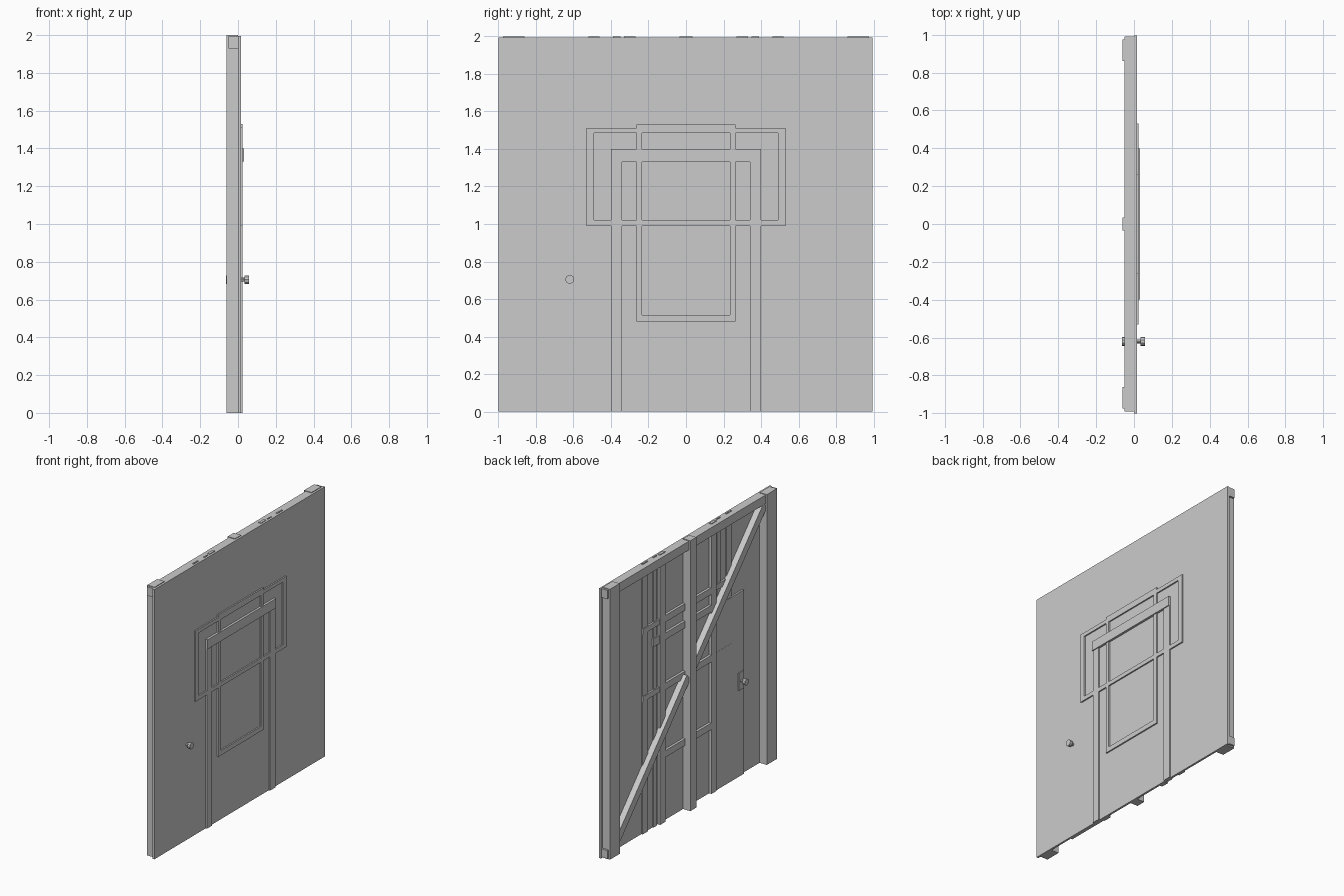
import bpy, math
from mathutils import Vector

cube = bpy.data.objects.get("Cube")
if cube:
    bpy.data.objects.remove(cube, do_unlink=True)

grey = bpy.data.materials.new("plain grey")
grey.use_nodes = True
tone = (0.6, 0.6, 0.6, 1)
grey.diffuse_color = tone
grey.node_tree.nodes["Principled BSDF"].inputs["Base Color"].default_value = tone


def box(name, x, y, z):
    """Box from (low, high) ranges on each axis."""
    bpy.ops.mesh.primitive_cube_add(size=1, location=[sum(r) / 2 for r in (x, y, z)])
    ob = bpy.context.object
    ob.name = name
    ob.scale = [r[1] - r[0] for r in (x, y, z)]
    bpy.ops.object.transform_apply(location=False, rotation=False, scale=True)
    ob.data.materials.append(grey)
    return ob


def pair(name, x, y, z):
    """Box and its mirror across the middle of the wall."""
    box(name + "_left_side", x, y, z)
    box(name + "_right_side", x, (-y[1], -y[0]), z)


def rod(name, x, radius):
    bpy.ops.mesh.primitive_cylinder_add(
        vertices=10, radius=radius, depth=x[1] - x[0],
        location=(sum(x) / 2, -0.62, 0.705), rotation=(0, math.pi / 2, 0))
    ob = bpy.context.object
    ob.name = name
    ob.data.materials.append(grey)


# Wall sheet
box("wall_panel", (0, 0.015), (-1, 0.995), (0, 1.995))

# Face trim: stepped window surround
trim = (0.01, 0.025)
box("sill_bar", trim, (-0.53, 0.53), (0.99, 1.02))
box("head_bar", trim, (-0.265, 0.265), (1.485, 1.53))
pair("head_bar_end", trim, (0.265, 0.53), (1.485, 1.513))
pair("outer_jamb", trim, (0.49, 0.53), (1.02, 1.485))
pair("inner_jamb", trim, (0.235, 0.265), (0.48, 1.485))
box("lower_bar", trim, (-0.235, 0.235), (0.48, 0.515))
pair("pillar", trim, (0.34, 0.4), (0, 1.33))
box("lintel_board", (0.01, 0.032), (-0.4, 0.4), (1.33, 1.4))

# Rear frame
pair("end_post", (-0.06, 0), (0.86, 0.975), (0, 2))
box("centre_post", (-0.06, 0), (-0.035, 0.035), (0, 2))
box("top_rail", (-0.05, 0), (-0.99, 0.99), (1.93, 1.995))
box("foot_peg", (-0.05, 0), (0.97, 0.99), (0.01, 0.07))

# Diagonal braces in the rear frame
for label, a, b in (("lower_brace", (0.86, 0.1), (0.035, 0.99)),
                    ("upper_brace", (-0.035, 1.04), (-0.86, 1.92))):
    start, end = Vector((-0.026, *a)), Vector((-0.026, *b))
    run = end - start
    half = run.length / 2
    ob = box(label, (-0.022, 0.022), (-half, half), (-0.03, 0.03))
    ob.location = (start + end) / 2
    ob.rotation_euler.x = math.atan2(run.z, run.y)

# Rear battens and cross bars
pair("deep_batten", (-0.02, 0), (0.27, 0.33), (0, 2))
pair("narrow_batten", (-0.008, 0), (0.35, 0.39), (0, 2))
pair("wide_batten", (-0.01, 0), (0.46, 0.52), (0, 2))
for i, z in enumerate((0.5, 1.0, 1.37, 1.5)):
    box(f"rear_bar_{i}", (-0.018, 0), (-0.27, 0.27), (z - 0.025, z + 0.025))
for i, z in enumerate((1.0, 1.5)):
    pair(f"rear_side_bar_{i}", (-0.014, 0), (0.33, 0.52), (z - 0.02, z + 0.02))
box("rear_short_bar", (-0.014, 0), (0.33, 0.4), (1.34, 1.4))
box("rear_door_panel", (-0.013, 0), (-0.66, -0.33), (0, 1.36))

# Handle
box("handle_plate", (-0.02, 0), (-0.65, -0.59), (0.64, 0.77))
rod("handle_stem", (-0.05, 0.04), 0.011)
rod("front_knob", (0.035, 0.057), 0.024)
rod("rear_knob", (-0.064, -0.042), 0.024)
